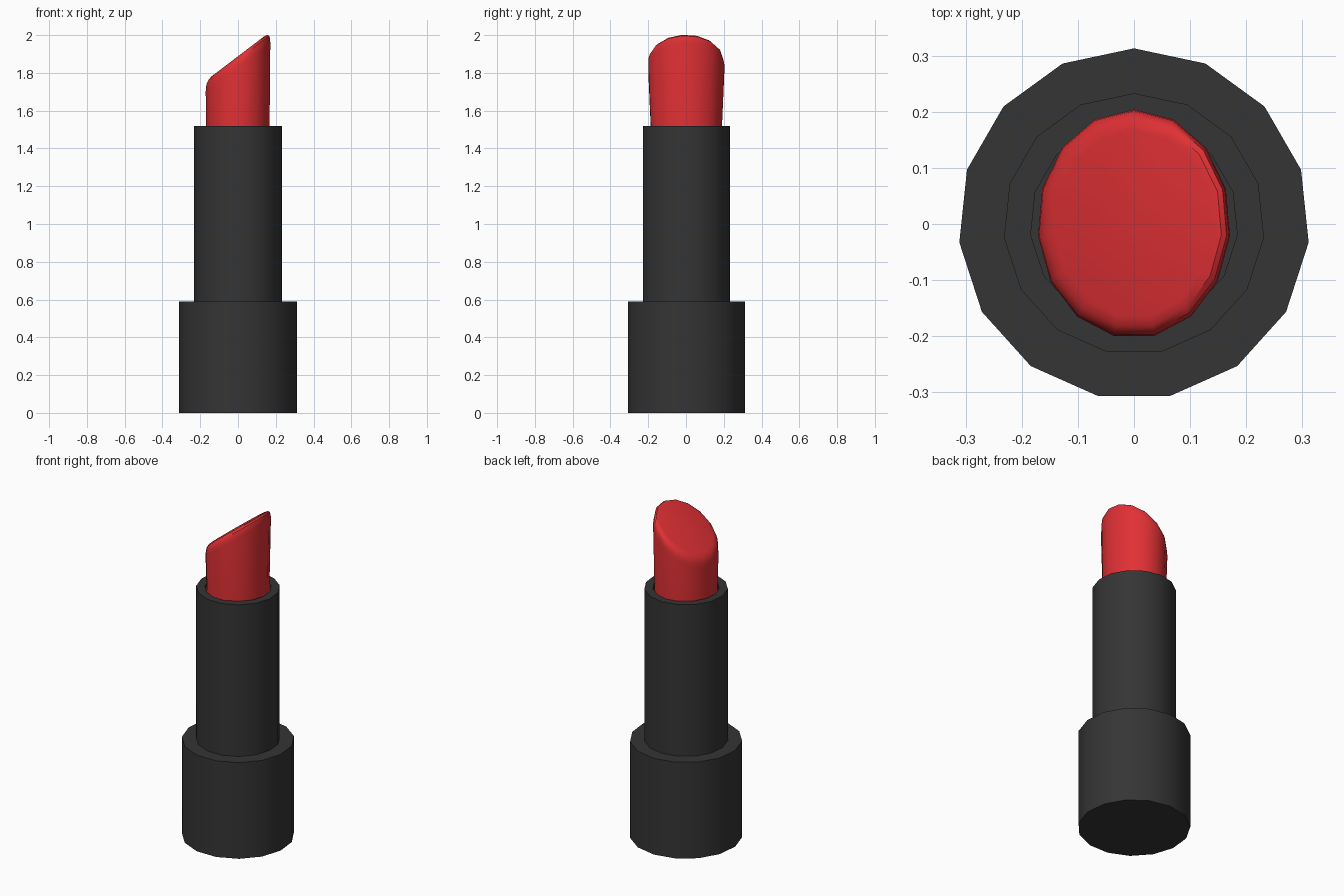
import bpy, bmesh
from math import sin, cos, pi

if "Cube" in bpy.data.objects:
    bpy.data.objects.remove(bpy.data.objects["Cube"])

SIDES = 15


def material(name, rgb):
    m = bpy.data.materials.new(name)
    m.diffuse_color = (*rgb, 1)
    m.use_nodes = True
    m.node_tree.nodes["Principled BSDF"].inputs["Base Color"].default_value = m.diffuse_color
    return m


def ring(rx, ry, height):
    """One 15-sided loop with a vertex on +y; height is a function of x."""
    pts = []
    for i in range(SIDES):
        a = pi / 2 + 2 * pi * i / SIDES
        x = rx * cos(a)
        pts.append((x, ry * sin(a), height(x)))
    return pts


def loft(name, rings, mat):
    """Skin a stack of rings and cap both ends."""
    bm = bmesh.new()
    loops = [[bm.verts.new(p) for p in r] for r in rings]
    for a, b in zip(loops, loops[1:]):
        for i in range(SIDES):
            j = (i + 1) % SIDES
            bm.faces.new((a[i], a[j], b[j], b[i]))
    bm.faces.new(loops[0][::-1])
    bm.faces.new(loops[-1])
    bmesh.ops.recalc_face_normals(bm, faces=bm.faces)
    me = bpy.data.meshes.new(name)
    bm.to_mesh(me)
    bm.free()
    ob = bpy.data.objects.new(name, me)
    bpy.context.collection.objects.link(ob)
    me.materials.append(mat)
    bpy.ops.object.select_all(action='DESELECT')
    bpy.context.view_layer.objects.active = ob
    ob.select_set(True)
    bpy.ops.object.shade_smooth_by_angle(angle=pi / 5)
    return ob


def turned(name, profile, mat):
    return loft(name, [ring(r, r, lambda x, z=z: z) for r, z in profile], mat)


black = material("black_plastic", (0.035, 0.035, 0.035))
red = material("red_wax", (0.75, 0.03, 0.035))

# Wide base and the hollow tube standing on it
turned("base", [(0.313, 0), (0.313, 0.59)], black)
turned("tube", [(0.233, 0.59), (0.233, 1.52), (0.185, 1.52), (0.185, 1.3)], black)


# Slanted tip: (scale, drop below the cutting plane) for the rounded rim
def slant(drop):
    return lambda x: 1.888 + 0.76 * x - drop


rim = [(1, 0.06), (0.99, 0.035), (0.965, 0.017), (0.91, 0.005), (0.82, 0)]
bullet = [ring(0.166, 0.181, lambda x: 1.3)]
bullet += [ring(0.172 * s, 0.204 * s, slant(d)) for s, d in rim]
loft("lipstick_bullet", bullet, red)
